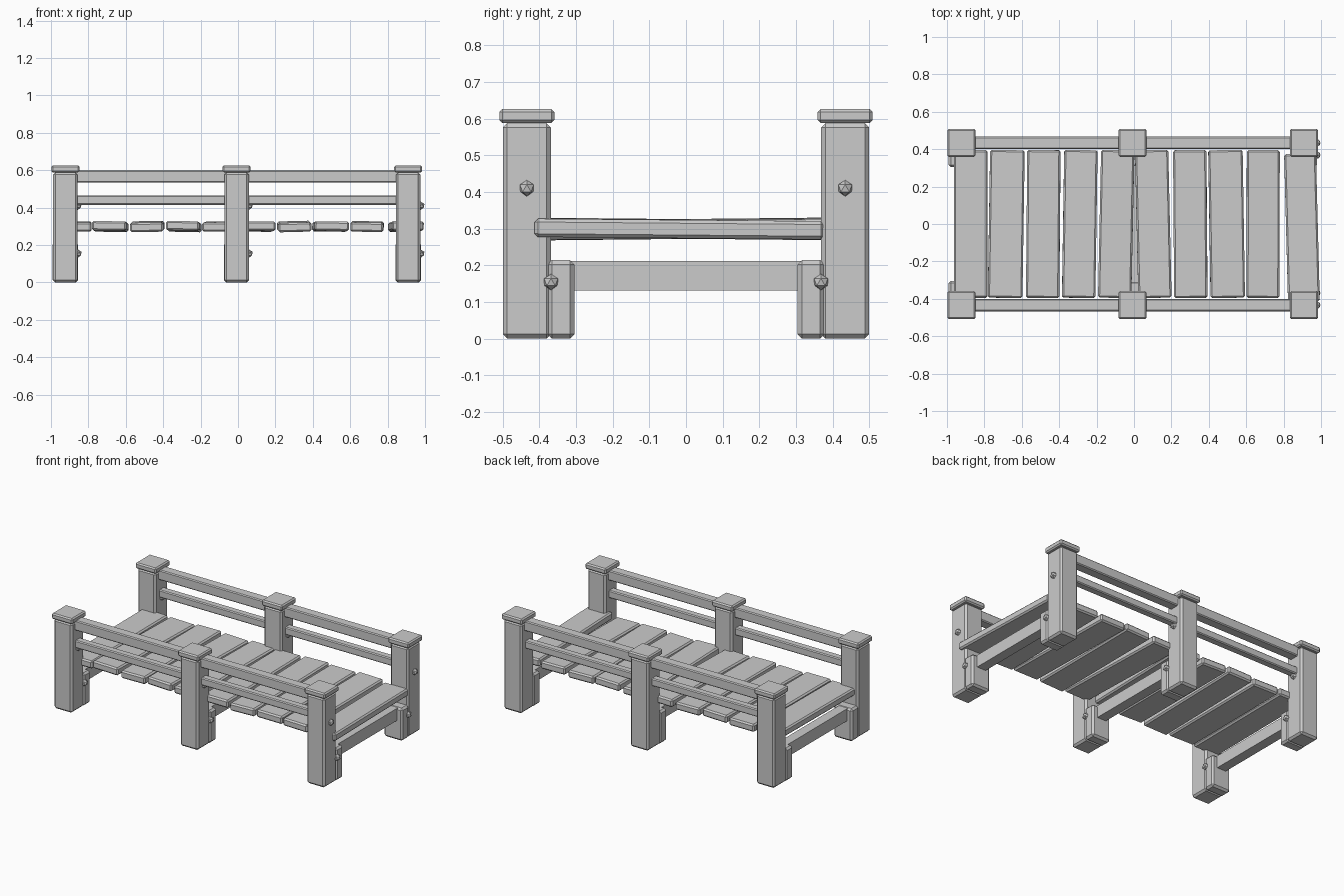
import bpy
import bmesh
import math
from mathutils import Matrix, Vector

cube = bpy.data.objects.get("Cube")
if cube:
    bpy.data.objects.remove(cube, do_unlink=True)

grey = bpy.data.materials.new("plain grey wood")
grey.use_nodes = True
colour = (0.6, 0.6, 0.6, 1)
grey.diffuse_color = colour
grey.node_tree.nodes["Principled BSDF"].inputs["Base Color"].default_value = colour


def add_object(name, bm):
    mesh = bpy.data.meshes.new(name)
    bm.to_mesh(mesh)
    bm.free()
    mesh.materials.append(grey)
    obj = bpy.data.objects.new(name, mesh)
    bpy.context.collection.objects.link(obj)
    return obj


def block(name, centre, size, chamfer=0.01):
    """Flat-shaded box with chamfered edges."""
    bm = bmesh.new()
    bmesh.ops.create_cube(bm, size=1, matrix=Matrix.Diagonal((*size, 1)))
    if chamfer:
        bmesh.ops.bevel(bm, geom=bm.edges[:], offset=chamfer, segments=1,
                        affect='EDGES')
    obj = add_object(name, bm)
    obj.location = centre
    return obj


def bolt(name, centre):
    bm = bmesh.new()
    bmesh.ops.create_icosphere(bm, subdivisions=1, radius=0.022)
    add_object(name, bm).location = centre


POST_X = {"right": -0.923, "middle": -0.008, "left": 0.91}
SIDES = {"front": -1, "back": 1}

# Posts with caps, short inner legs and bolt heads
for where, x in POST_X.items():
    for side, s in SIDES.items():
        tag = f"{side}_{where}"
        y = 0.434 * s
        block(f"post_{tag}", (x, y, 0.294), (0.131, 0.131, 0.588), 0.012)
        block(f"post_cap_{tag}", (x, y, 0.607), (0.15, 0.15, 0.038), 0.008)
        block(f"short_leg_{tag}", (x, 0.341 * s, 0.107), (0.135, 0.074, 0.214), 0.012)
        bolt(f"upper_bolt_{tag}", (x + 0.067, y, 0.41))
        bolt(f"lower_bolt_{tag}", (x + 0.067, 0.368 * s, 0.154))
    # Cross beam carrying the deck
    block(f"cross_beam_{where}", (x, 0, 0.171), (0.065, 0.64, 0.08), 0)

# Long handrails on both sides
for side, s in SIDES.items():
    block(f"top_rail_{side}", (-0.006, 0.434 * s, 0.567), (1.8, 0.066, 0.066), 0.006)
    block(f"lower_rail_{side}", (-0.006, 0.434 * s, 0.44), (1.8, 0.05, 0.05), 0.006)

# Deck planks: centre x, width, yaw, pitch and roll in degrees
planks = [
    (-0.873, 0.18, 0, 0.4, 0), (-0.683, 0.185, -0.9, -0.5, 0.6),
    (-0.485, 0.178, -0.5, 0.6, -1), (-0.29, 0.178, -0.9, -0.6, 1.2),
    (-0.095, 0.178, -1.2, 0.3, -0.6), (0.103, 0.178, 1.3, -0.4, 0.5),
    (0.301, 0.178, 0.4, 0.6, -1.5), (0.495, 0.184, 0.9, -0.3, 0.8),
    (0.69, 0.176, -0.2, 0.5, 1), (0.898, 0.17, 1.5, -0.5, 0.3),
]
for i, (x, width, yaw, pitch, roll) in enumerate(planks):
    shift = -0.02 if i == len(planks) - 1 else 0
    plank = block(f"deck_plank_{i + 1}", (x, shift, 0.299), (width, 0.79, 0.05), 0.009)
    plank.rotation_euler = [math.radians(a) for a in (pitch, roll, yaw)]
